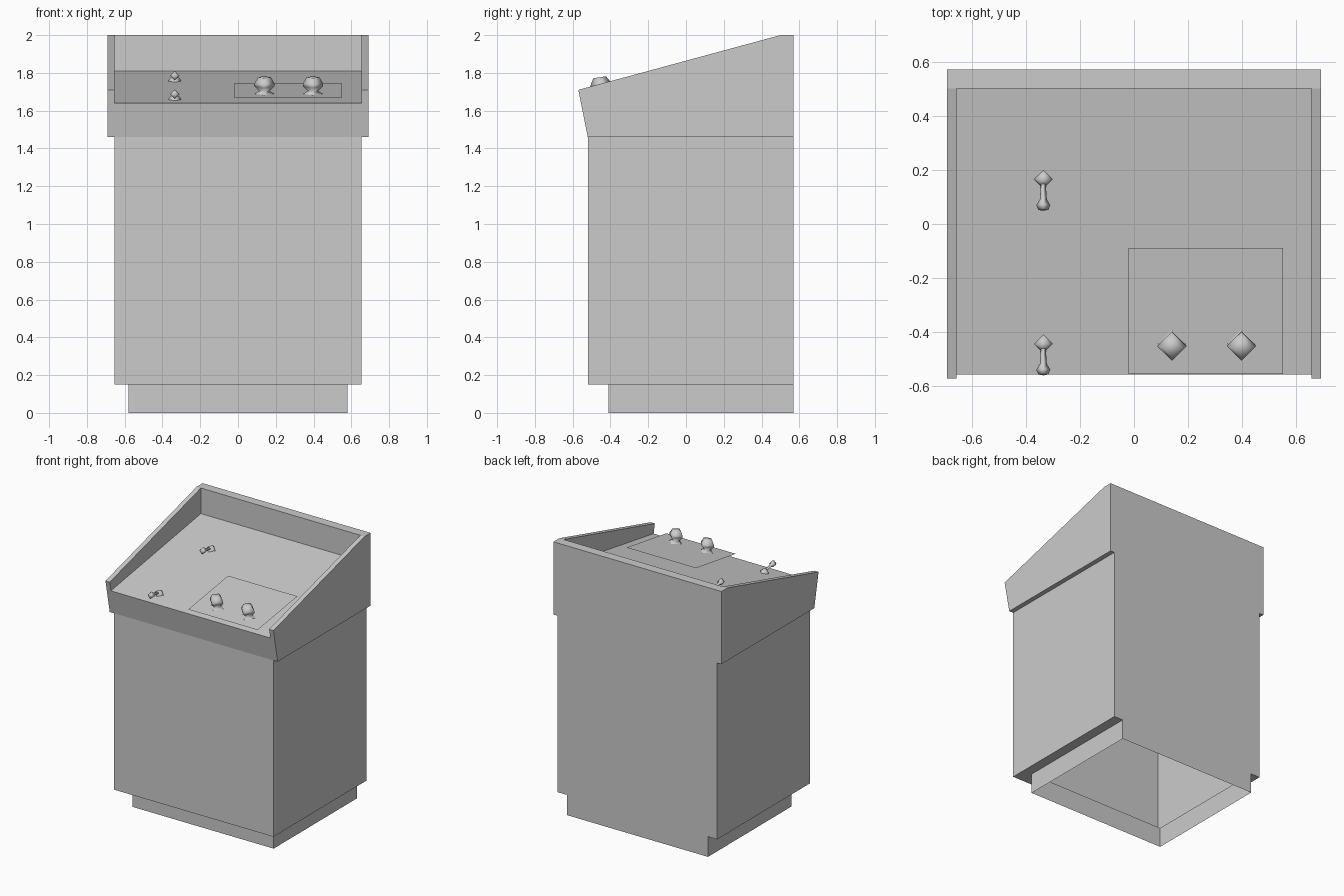
import bpy, bmesh
from math import atan2, cos, sin, pi
from mathutils import Matrix, Vector

if "Cube" in bpy.data.objects:
    bpy.data.objects.remove(bpy.data.objects["Cube"])


def finish(name, bm, smooth=False):
    bmesh.ops.remove_doubles(bm, verts=bm.verts, dist=1e-5)
    bmesh.ops.recalc_face_normals(bm, faces=bm.faces)
    mesh = bpy.data.meshes.new(name)
    bm.to_mesh(mesh)
    bm.free()
    for p in mesh.polygons:
        p.use_smooth = smooth
    ob = bpy.data.objects.new(name, mesh)
    bpy.context.collection.objects.link(ob)
    return ob


def loft(name, rings, cap_end=False, smooth=False):
    """Skin a stack of closed rings, skipping strips that have no area."""
    bm = bmesh.new()
    rows = [[bm.verts.new(p) for p in r] for r in rings]
    n = len(rings[0])
    for a, b in zip(rows, rows[1:]):
        for i in range(n):
            j = (i + 1) % n
            f = bm.faces.new((a[i], a[j], b[j], b[i]))
            f.normal_update()
            if f.calc_area() < 1e-6:
                bm.faces.remove(f)
    if cap_end:
        bm.faces.new(rows[-1])
    return finish(name, bm, smooth)


def turned(name, profile, origin, tilt, cap_end=True):
    """Four-sided turned part; profile is (radius, height), axis tilted to the front."""
    m = Matrix.Translation(origin) @ Matrix.Rotation(tilt, 4, 'X')
    rings = [[m @ Vector((r * cos(k * pi / 2), r * sin(k * pi / 2), h)) for k in range(4)]
             for r, h in profile]
    return loft(name, rings, cap_end, True)


def rect(x, front, z):
    return [(-x, front, z), (x, front, z), (x, .57, z), (-x, .57, z)]


# Hollow plinth and body, open underneath, ending in the hood's side ledges
loft("cabinet", [rect(.58, -.41, 0), rect(.58, -.41, .15), rect(.655, -.52, .15),
                 rect(.655, -.52, 1.46), rect(.69, -.52, 1.46)])

# Hood: one half from its side profile, then mirrored
side = {'A': (-.52, 1.46), 'B': (-.556, 1.64), 'C': (-.57, 1.71), 'D': (.5, 2),
        'E': (.57, 2), 'F': (.57, 1.46), 'G': (.5, 1.81)}
across = {'o': .69, 'i': .655, 'm': 0}
hood_faces = ["Ao Bo Co Do Eo Fo",   # outer cheek
              "Bi Ci Di Gi",         # inner cheek
              "Am Ao Bo Bi Bm",      # front
              "Bo Co Ci Bi",         # cheek front edge
              "Co Do Di Ci",         # sloping rim
              "Do Eo Em Dm Di",      # back rim
              "Eo Fo Fm Em",         # back
              "Di Dm Gm Gi",         # inner back
              "Bi Gi Gm Bm"]         # control surface
bm = bmesh.new()
verts = {p + x: bm.verts.new((across[x], *side[p])) for p in side for x in across}
for f in hood_faces:
    bm.faces.new([verts[k] for k in f.split()])
bmesh.ops.delete(bm, geom=[v for v in bm.verts if not v.link_faces], context='VERTS')
hood = finish("hood", bm)
mirror = hood.modifiers.new("mirror", 'MIRROR')
mirror.use_clip = True

# Thin control plate floating just above the sloping surface
bm = bmesh.new()
bm.faces.new([bm.verts.new(p) for p in ((-.02, -.555, 1.671), (.55, -.555, 1.671),
                                        (.55, -.088, 1.743), (-.02, -.088, 1.743))])
finish("control_plate", bm)

slope = atan2(.17, 1.056)

# Two faceted knobs on the plate
for i, x in enumerate((.14, .397)):
    turned(f"knob_{i + 1}", [(.052, 0), (.027, .017), (.054, .042), (.054, .056), (.034, .09)],
           (x, -.443, 1.688), slope)

# Two toggle switches: collar plus lever leaning to the front
for i, y in enumerate((.165, -.443)):
    z = 1.64 + (y + .556) * .161
    turned(f"switch_collar_{i + 1}", [(.034, 0), (.03, .012), (.012, .026)], (-.335, y, z), slope)
    turned(f"switch_lever_{i + 1}", [(.008, 0), (.013, .07), (.026, .092), (.018, .11)],
           (-.335, y - .005, z + .012), atan2(.088, .016))
